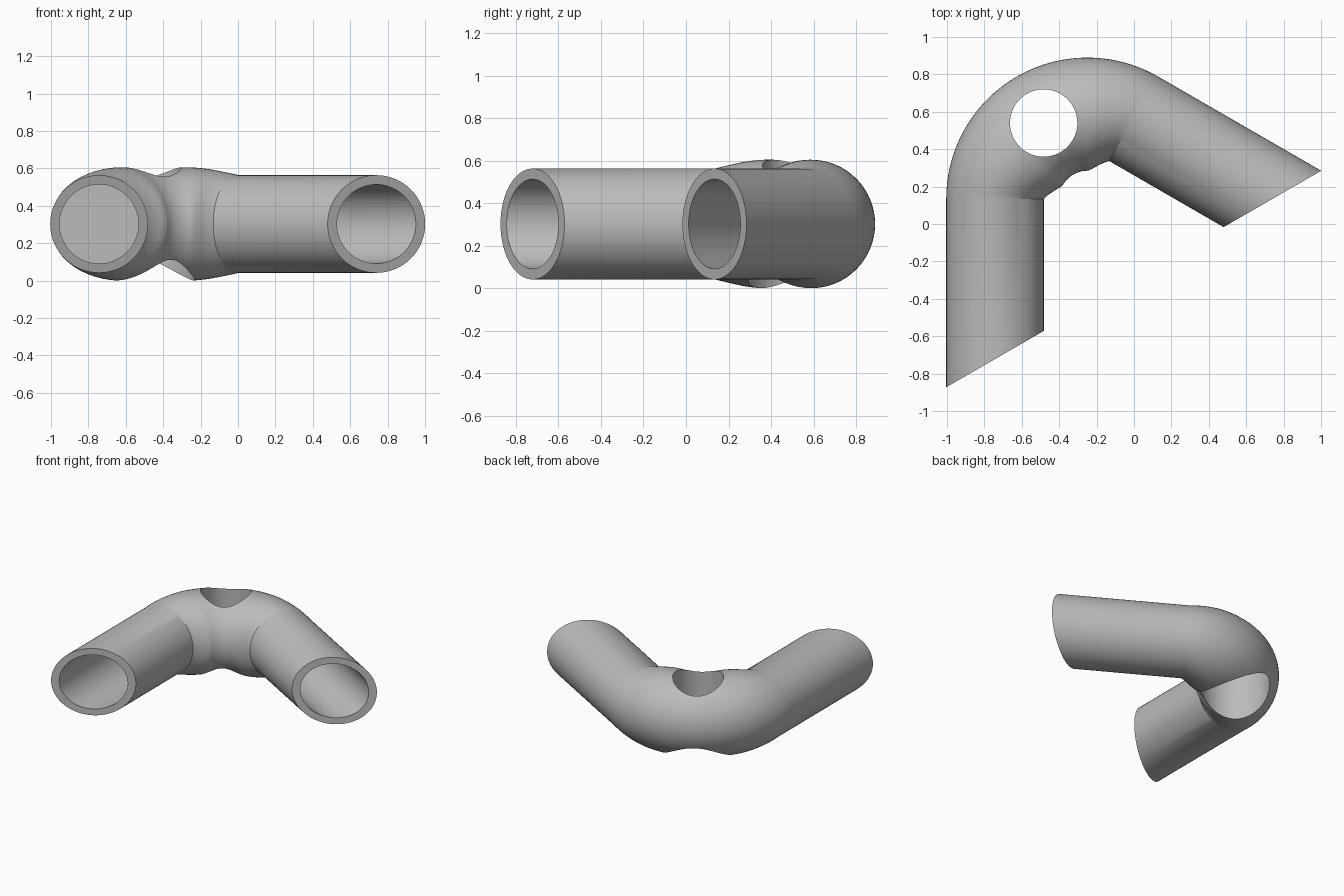
import bpy, bmesh
from math import sin, cos, pi, radians
from mathutils import Matrix, Vector

cube = bpy.data.objects.get("Cube")
if cube:
    bpy.data.objects.remove(cube, do_unlink=True)

SEG = 64
LEG_R, BORE_R, BULGE = 0.261, 0.211, 0.0415
OUTER = 0.755                       # outer bend radius
MID_Z = 0.3025
PIVOT = Vector((0, -0.468, 0))      # bend centre, relative to the screw hole
CUT = -0.963                        # shared plane that trims both legs
PLACE = Matrix.Translation((-0.483, 0.54, MID_Z)) @ Matrix.Rotation(radians(30), 4, 'Z')

grey = bpy.data.materials.new("plain_grey")
grey.use_nodes = True
colour = (0.5, 0.5, 0.5, 1)
grey.diffuse_color = colour
grey.node_tree.nodes["Principled BSDF"].inputs["Base Color"].default_value = colour


def loft(name, rings):
    """Skin a list of vertex rings and close both ends."""
    bm = bmesh.new()
    rows = [[bm.verts.new(p) for p in ring] for ring in rings]
    for a, b in zip(rows, rows[1:]):
        for i in range(SEG):
            j = (i + 1) % SEG
            bm.faces.new((a[i], a[j], b[j], b[i]))
    bm.faces.new(rows[0])
    bm.faces.new(rows[-1])
    bmesh.ops.recalc_face_normals(bm, faces=bm.faces)
    mesh = bpy.data.meshes.new(name)
    bm.to_mesh(mesh)
    bm.free()
    mesh.materials.append(grey)
    obj = bpy.data.objects.new(name, mesh)
    bpy.context.collection.objects.link(obj)
    obj.matrix_world = PLACE
    return obj


def ring(centre, side, r):
    return [centre + side * (r * cos(2 * pi * i / SEG)) + Vector((0, 0, r * sin(2 * pi * i / SEG)))
            for i in range(SEG)]


def radial(a):
    return Vector((sin(a), cos(a), 0))


def bend_ring(t):
    """Section of the elbow, swelling quickly away from each leg."""
    grow = sin(min(1, min(t, 1 - t) / 0.27) * pi / 2)
    r = LEG_R + BULGE * grow
    d = radial(radians(-60 + 120 * t))
    return ring(PIVOT + d * (OUTER - r), d, r)


def leg_rings(sign):
    """Blind bore floor, bore mouth and outer rim of one leg."""
    d = radial(sign * radians(60))
    axis = Vector((sign * 0.5, -cos(radians(30)), 0))
    centre = PIVOT + d * (OUTER - LEG_R)

    def trim(points):
        return [p + axis * ((CUT - p.y) / axis.y) for p in points]
    floor = ring(centre, d, BORE_R)
    return [floor, trim(floor), trim(ring(centre, d, LEG_R))]


# Tube body: bore, leg, elbow, leg, bore in one closed skin
STEPS = 40
bend = [bend_ring(k / STEPS) for k in range(STEPS + 1)]
body = loft("elbow_tube", leg_rings(-1) + bend + leg_rings(1)[::-1])

# Stepped screw hole: wide recess below, narrow hole above
X, Y = Vector((1, 0, 0)), Vector((0, 1, 0))
profile = [(0.25, -0.5), (0.25, 0.05), (0.18, 0.05), (0.18, 0.5)]
cutter = loft("hole_cutter", [
    [X * (r * cos(2 * pi * i / SEG)) + Y * (r * sin(2 * pi * i / SEG)) + Vector((0, 0, z))
     for i in range(SEG)] for r, z in profile])
cutter.hide_render = True

bpy.context.view_layer.update()
cut = body.modifiers.new("screw_hole", 'BOOLEAN')
cut.operation = 'DIFFERENCE'
cut.solver = 'EXACT'
cut.object = cutter

bpy.ops.object.select_all(action='DESELECT')
body.select_set(True)
bpy.context.view_layer.objects.active = body
bpy.ops.object.modifier_apply(modifier=cut.name)
bpy.data.objects.remove(cutter, do_unlink=True)
bpy.ops.object.shade_smooth_by_angle(angle=radians(25))
